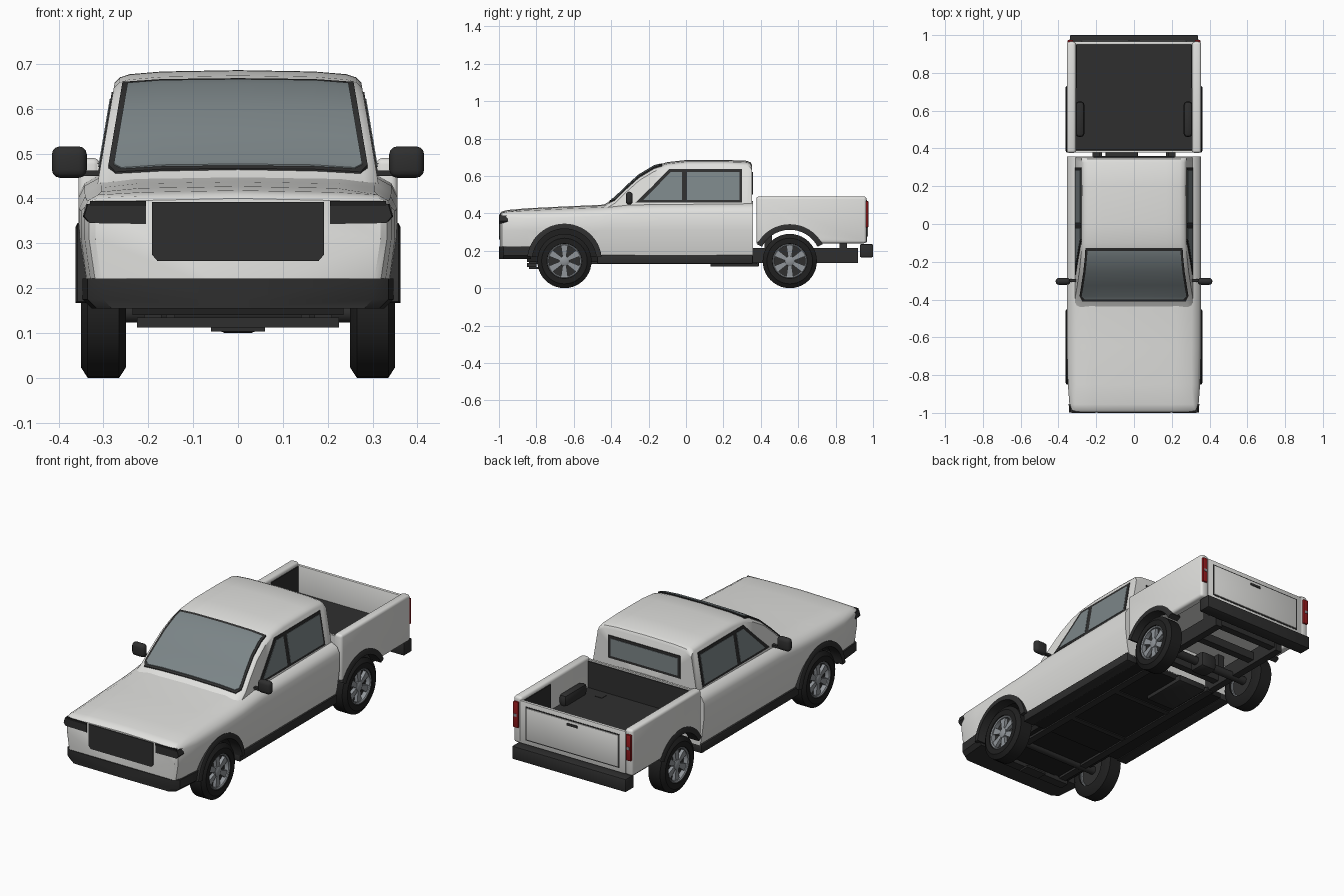
import bpy, bmesh, math
from mathutils import Vector

if "Cube" in bpy.data.objects:
    bpy.data.objects.remove(bpy.data.objects["Cube"])


def material(name, r, g, b, rough=0.6):
    m = bpy.data.materials.new(name)
    m.use_nodes = True
    m.diffuse_color = (r, g, b, 1)
    node = next(n for n in m.node_tree.nodes if n.type == 'BSDF_PRINCIPLED')
    node.inputs["Base Color"].default_value = (r, g, b, 1)
    node.inputs["Roughness"].default_value = rough
    return m


WHITE = material("white_paint", .75, .75, .73)
DARK = material("dark_plastic", .028, .028, .028)
BLACK = material("black_rubber", .014, .014, .014)
GLASS = material("tinted_glass", .2, .235, .245)
RED = material("red_lens", .3, .01, .012)
METAL = material("wheel_metal", .28, .3, .32)


def apply_mod(ob, kind, **settings):
    bpy.context.view_layer.objects.active = ob
    mod = ob.modifiers.new(kind.lower(), kind)
    for key, value in settings.items():
        setattr(mod, key, value)
    bpy.ops.object.modifier_apply(modifier=mod.name)


def smooth(ob, angle=35):
    bpy.ops.object.select_all(action='DESELECT')
    ob.select_set(True)
    bpy.context.view_layer.objects.active = ob
    bpy.ops.object.shade_smooth_by_angle(angle=math.radians(angle))


def finish(name, bm, mat, mirror=False, cutter=None):
    bmesh.ops.recalc_face_normals(bm, faces=bm.faces)
    me = bpy.data.meshes.new(name)
    bm.to_mesh(me)
    bm.free()
    me.materials.append(mat)
    ob = bpy.data.objects.new(name, me)
    bpy.context.collection.objects.link(ob)
    if cutter:
        apply_mod(ob, 'BOOLEAN', operation='DIFFERENCE', solver='EXACT',
                  object=cutter, material_mode='TRANSFER')
    if mirror:
        apply_mod(ob, 'MIRROR')
    smooth(ob)
    return ob


def skin(name, rings, mat, mirror=False, cutter=None, loop=False):
    """Joins closed rings of points; caps the ends unless looped."""
    bm = bmesh.new()
    rows = [[bm.verts.new(p) for p in ring] for ring in rings]
    pairs = list(zip(rows, rows[1:])) + ([(rows[-1], rows[0])] if loop else [])
    n = len(rows[0])
    for a, b in pairs:
        for i in range(n):
            j = (i + 1) % n
            bm.faces.new((a[i], a[j], b[j], b[i]))
    if not loop:
        bm.faces.new(rows[0])
        bm.faces.new(rows[-1])
    return finish(name, bm, mat, mirror, cutter)


def box(name, x, y, z, mat, bevel=0, mirror=False, cutter=None, segments=2):
    bm = bmesh.new()
    bmesh.ops.create_cube(bm, size=1)
    for v in bm.verts:
        v.co = [lo + (c + .5) * (hi - lo) for c, (lo, hi) in zip(v.co, (x, y, z))]
    if bevel:
        bmesh.ops.bevel(bm, geom=bm.edges[:], offset=bevel, segments=segments,
                        affect='EDGES', profile=.5)
    return finish(name, bm, mat, mirror, cutter)


def plate(name, pts, depth, mat, mirror=False):
    return skin(name, [pts, [Vector(p) + Vector(depth) for p in pts]], mat, mirror)


def circle(x, r, y, z, n=40):
    return [(x, y + r * math.cos(math.tau * i / n), z + r * math.sin(math.tau * i / n))
            for i in range(n)]


def lathe(name, profile, y, z, mat, loop=False, mirror=True):
    return skin(name, [circle(x, r, y, z) for x, r in profile], mat, mirror, loop=loop)


def full(half, y):
    """Mirrors half of a cross-section into a ring at y."""
    return [(x, y, z) for x, z in half] + [(-x, y, z) for x, z in half[-2:0:-1]]


FRONT, REAR, HUB = -.65, .555, .145
cutter = lathe("arch_cutter", [(.2, .192), (.42, .192)], FRONT, HUB, BLACK)
rear_cutter = lathe("rear_arch_cutter", [(.2, .185), (.42, .185)], REAR, HUB, BLACK)


# Lower cab body with bonnet
def body_half(w, zb, zt, k):
    return [(0, zb), (w - .025, zb), (w - .014, zb + .04), (w, .31), (w, zt - .055 * k),
            (w - .014 * k, zt - .028 * k), (w - .05 * k, zt - .008 * k),
            (w - .13, zt + .001), (0, zt + .005)]


body_stations = [(-.995, .318, .18, .395, .3), (-.985, .332, .175, .405, .4),
                 (-.955, .342, .17, .413, .6), (-.85, .35, .165, .422, .9),
                 (-.65, .355, .165, .432, 1), (-.46, .356, .165, .44, 1),
                 (-.3, .356, .165, .456, 1), (.357, .356, .165, .462, 1)]
body = skin("cab_body", [full(body_half(*s[1:]), s[0]) for s in body_stations],
            WHITE, cutter=cutter)
if BLACK.name not in body.data.materials:
    body.data.materials.append(BLACK)
under = body.data.materials.find(BLACK.name)
for f in body.data.polygons:
    if f.normal.z < -.7 and f.center.z < .2:
        f.material_index = under


# Cabin upper
def side_x(z):
    return .312 - .17 * (z - .44)


roof = [(-.44, .44), (-.38, .476), (-.32, .535), (-.25, .598), (-.17, .646), (-.1, .668),
        (0, .679), (.2, .68), (.325, .675), (.345, .667), (.353, .652)]


def roof_z(y):
    for (a, za), (b, zb) in zip(roof, roof[1:]):
        if y <= b:
            return za + (zb - za) * (y - a) / (b - a)
    return roof[-1][1]


def cabin_half(z):
    w = side_x(z)
    return [(0, .4), (side_x(.4), .4), (side_x(z - .022), z - .022), (w - .008, z - .01),
            (w - .03, z - .003), (.17, z + .003), (0, z + .006)]


skin("cabin", [full(cabin_half(z), y) for y, z in roof], WHITE)


# Windscreen with dark surround
def screen(name, start, end, inset, lift, mat):
    rings = []
    for y in [start] + [s[0] for s in roof if start < s[0] < end] + [end]:
        z = roof_z(y)
        a = side_x(z) - inset
        if y == start:
            a -= .018
        top = [(-a, z - .002), (-.17, z + .004), (0, z + .006), (.17, z + .004), (a, z - .002)]
        low = [(x, h - .008) for x, h in reversed(top)]
        rings.append([(x, y - lift, h + lift) for x, h in top + low])
    skin(name, rings, mat)


screen("windscreen_surround", -.408, -.125, .017, .002, DARK)
screen("windscreen", -.395, -.138, .029, .004, GLASS)


# Side and rear windows
def side_pane(name, outline, lift, mat):
    plate(name, [(side_x(z) + lift, y, z) for y, z in outline], (-.006, 0, 0), mat, True)


side_pane("side_window_surround", [(-.27, .458), (-.185, .54), (-.09, .637), (.3, .637),
                                   (.3, .458)], .003, DARK)
side_pane("front_door_glass", [(-.23, .47), (-.08, .622), (-.022, .622), (-.022, .47)],
          .005, GLASS)
side_pane("rear_door_glass", [(.006, .47), (.006, .622), (.286, .622), (.286, .47)],
          .005, GLASS)
box("rear_window_surround", (-.215, .215), (.35, .357), (.5, .622), DARK)
box("rear_window", (-.2, .2), (.352, .3595), (.514, .608), GLASS)

# Grille, headlights, front bumper
plate("grille", [(-.192, -1, .392), (.192, -1, .392), (.192, -1, .275), (.18, -1, .261),
                 (-.18, -1, .261), (-.192, -1, .275)], (0, .008, 0), DARK)
plate("headlight", [(.205, -.998, .392), (.335, -.998, .388), (.343, -.998, .36),
                    (.33, -.998, .345), (.205, -.998, .343)], (.003, .045, 0), DARK, True)
box("headlight_brow", (.205, .33), (-1, -.99), (.383, .394), BLACK, mirror=True)
nose = [(.15, .17, .32), (.17, .157, .33), (.215, .2, .336), (.225, .225, .33)]
plan = [(0, -1), (.3, -.998), (.335, -.975), (.347, -.85), (.347, -.83), (0, -.83)]
skin("front_bumper", [[(x * s, y, z - (y + 1) * .0) for x, y in plan] for z, s in
                      ((.155, .94), (.175, 1), (.222, 1))], DARK, mirror=True)
box("front_skid_bar", (-.225, .225), (-.85, -.8), (.112, .135), DARK)
box("front_skid_plate", (-.06, .06), (-.84, -.78), (.103, .113), DARK)
box("skid_bracket", (.14, .16), (-.84, -.8), (.13, .17), DARK, mirror=True)

# Mirrors
box("mirror", (.337, .415), (-.322, -.285), (.446, .516), DARK, .018, True, segments=3)
box("mirror_arm", (.295, .36), (-.308, -.292), (.45, .462), DARK, mirror=True)

# Sills and underbody
box("sill", (.28, .344), (-.475, .357), (.13, .178), DARK, .006, True)
box("undertray", (-.285, .285), (-.47, .357), (.135, .17), BLACK)
box("front_undertray", (-.235, .235), (-.85, -.47), (.14, .17), BLACK)
box("floor_rail", (.17, .21), (-.8, .38), (.128, .15), DARK, mirror=True)
for y in (-.3, .05):
    box("floor_crossbar", (-.2, .2), (y, y + .03), (.13, .15), DARK)
box("fuel_tank", (-.15, .02), (.13, .39), (.115, .15), DARK, .006)

# Rear chassis
box("frame_rail", (.18, .22), (.35, .92), (.135, .215), DARK, mirror=True)
for y in (.42, .7, .87):
    box("frame_crossbar", (-.19, .19), (y, y + .04), (.155, .2), DARK)
for y in (FRONT, REAR):
    lathe("axle", [(-.27, .022), (.27, .022)], y, HUB, DARK, mirror=False)
box("differential", (-.05, .05), (REAR - .05, REAR + .05), (.1, .19), DARK, .02)
box("bed_mount", (.18, .22), (.42, .46), (.21, .33), DARK, mirror=True)
box("rear_bed_mount", (.18, .22), (.82, .86), (.21, .33), DARK, mirror=True)

# Cargo bed
box("bed_side", (.308, .356), (.376, .965), (.24, .49), WHITE, .014, True, rear_cutter, 3)
box("bed_underside", (-.315, .315), (.385, .955), (.312, .322), WHITE)
box("bed_floor", (-.312, .312), (.392, .953), (.32, .328), DARK)
box("bed_front_wall", (-.315, .315), (.378, .39), (.24, .478), WHITE)
box("bed_front_liner", (-.31, .31), (.389, .395), (.32, .47), DARK)
box("bed_side_liner", (.303, .31), (.72, .95), (.325, .47), DARK, mirror=True)
box("wheel_well", (.262, .31), (.46, .65), (.325, .39), DARK, .02, True)

# Tailgate, lights, rear bumper
box("tailgate", (-.316, .316), (.95, .967), (.245, .475), WHITE, .004)
box("tailgate_panel", (-.275, .275), (.96, .972), (.275, .445), WHITE, .003)
box("tailgate_seam", (-.281, .281), (.96, .9685), (.269, .451), DARK)
box("tailgate_handle", (-.032, .032), (.965, .975), (.418, .432), DARK, .002)
box("tail_light", (.322, .351), (.955, .975), (.325, .465), RED, .003, True)
box("tail_light_band", (.329, .345), (.965, .977), (.385, .4), METAL, mirror=True)
box("rear_bumper", (-.34, .34), (.93, 1), (.165, .235), DARK, .005)


# Wheel arch trims
def arch_trim(name, y, inner, outer, low):
    start = math.asin((low - HUB) / outer)
    rings = []
    for i in range(25):
        a = start + (math.pi - 2 * start) * i / 24
        c, s = math.cos(a), math.sin(a)
        rings.append([(x, y + r * c, HUB + r * s) for x, r in
                      ((.3, inner), (.3, outer), (.358, outer), (.362, outer - .008),
                       (.362, inner))])
    skin(name, rings, DARK, True)


arch_trim("front_arch_trim", FRONT, .172, .2, .17)
arch_trim("rear_arch_trim", REAR, .167, .197, .235)

# Wheels
for end, y in (("front", FRONT), ("rear", REAR)):
    lathe(end + "_tyre", [(.25, .088), (.25, .122), (.265, .145), (.335, .145), (.35, .122),
                          (.348, .093), (.33, .088)], y, HUB, BLACK, loop=True)
    lathe(end + "_rim", [(.26, .082), (.26, .09), (.342, .094), (.346, .088), (.342, .082)],
          y, HUB, METAL, loop=True)
    lathe(end + "_wheel_back", [(.27, .086), (.318, .086)], y, HUB, DARK)
    lathe(end + "_hub", [(.31, .028), (.338, .026), (.343, .016)], y, HUB, METAL)
    for i in range(6):
        a = math.tau * (i + .5) / 6
        out, across = Vector((0, math.cos(a), math.sin(a))), Vector((0, -math.sin(a), math.cos(a)))
        centre = Vector((.316, y, HUB))
        spoke = [centre + out * r + across * t for r, t in
                 ((.015, -.009), (.085, -.019), (.085, .019), (.015, .009))]
        plate(end + "_spoke", spoke, (.02, 0, 0), METAL, True)

for ob in (cutter, rear_cutter):
    bpy.data.objects.remove(ob)
